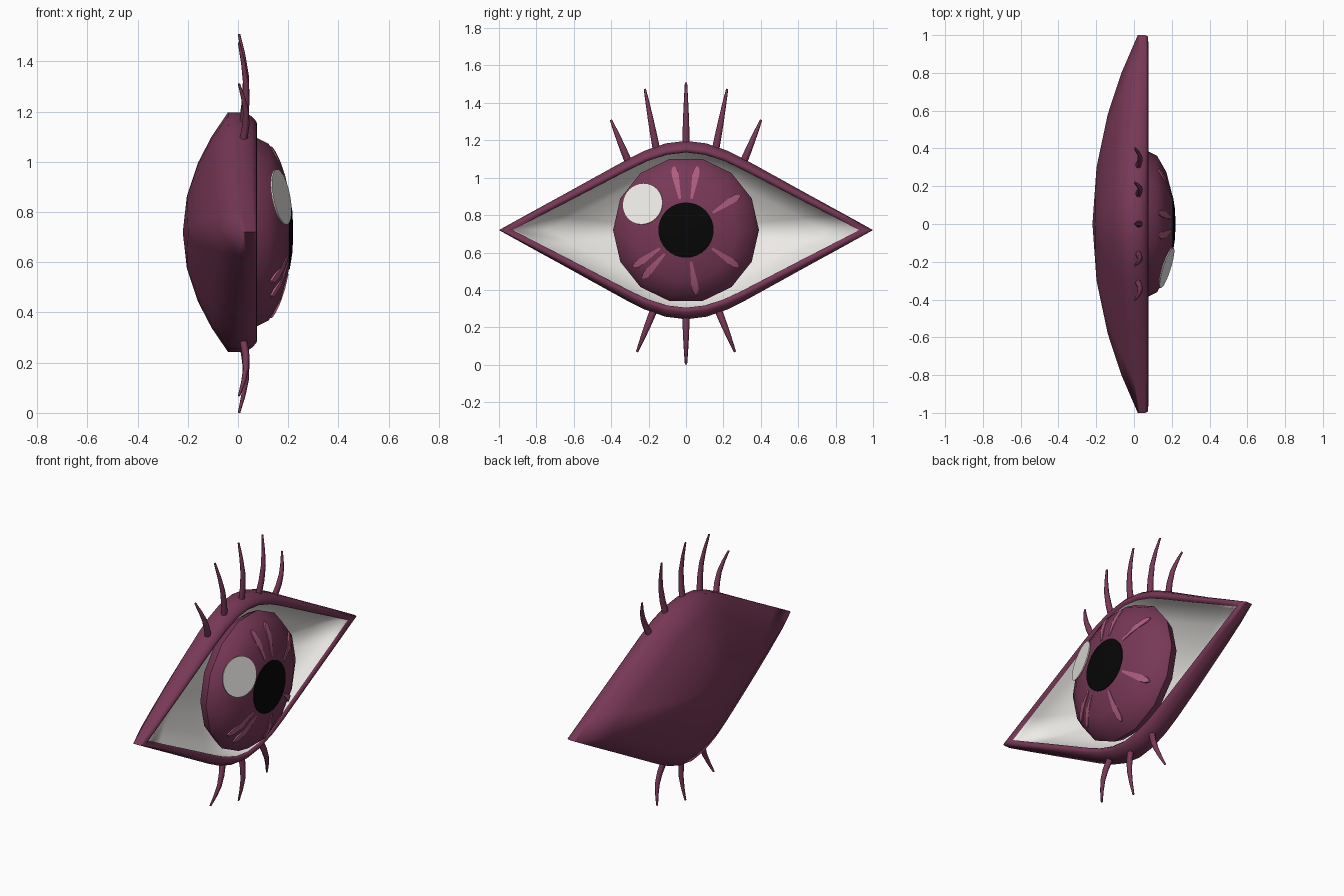
import bpy, bmesh, math
from mathutils import Vector, Matrix

if "Cube" in bpy.data.objects:
    bpy.data.objects.remove(bpy.data.objects["Cube"])

CZ = 0.72  # height of the eye centre


def material(name, rgb):
    m = bpy.data.materials.new(name)
    m.diffuse_color = (*rgb, 1)
    m.use_nodes = True
    m.node_tree.nodes["Principled BSDF"].inputs["Base Color"].default_value = m.diffuse_color
    return m


PLUM = material("plum", (0.19, 0.04, 0.095))
PINK = material("pink", (0.42, 0.11, 0.21))
WHITE = material("white", (0.85, 0.83, 0.8))
BLACK = material("black", (0.002, 0.002, 0.002))


def finish(bm, name, mats, angle=40):
    bmesh.ops.recalc_face_normals(bm, faces=bm.faces[:])
    me = bpy.data.meshes.new(name)
    bm.to_mesh(me)
    bm.free()
    ob = bpy.data.objects.new(name, me)
    bpy.context.collection.objects.link(ob)
    for m in mats:
        me.materials.append(m)
    bpy.ops.object.select_all(action='DESELECT')
    ob.select_set(True)
    bpy.context.view_layer.objects.active = ob
    bpy.ops.object.shade_smooth_by_angle(angle=math.radians(angle))
    return ob


def loft(rings, start=None, end=None, mat_from=None):
    """Bridge closed rings; close each end with a point fan or a flat cap."""
    bm = bmesh.new()
    vr = [[bm.verts.new(p) for p in r] for r in rings]
    n = len(vr[0])
    for k, (a, b) in enumerate(zip(vr, vr[1:])):
        for i in range(n):
            j = (i + 1) % n
            f = bm.faces.new((a[i], a[j], b[j], b[i]))
            f.material_index = int(mat_from is not None and k >= mat_from)
    for ring, tip, idx in ((vr[0], start, 0), (vr[-1], end, int(mat_from is not None))):
        if tip is None:
            bm.faces.new(ring).material_index = idx
        else:
            v = bm.verts.new(tip)
            for i in range(n):
                bm.faces.new((ring[i], ring[(i + 1) % n], v)).material_index = idx
    return bm


# Almond outline, one quarter mirrored to four
quarter = [(1, 0), (.83, .094), (.66, .187), (.49, .281), (.32, .375),
           (.22, .425), (.11, .463), (0, .477)]
upper = quarter + [(-y, z) for y, z in quarter[-2::-1]]
outline = upper + [(y, -z) for y, z in upper[-2:0:-1]]


def ring(xf, sy, sz):
    return [(xf(y), y * sy, CZ + z * sz) for y, z in outline]


# Eyelid shell: domed back, rounded rim, hollow white bowl
rings = []
for s in (.3, .58, .8, 1):
    rings.append(ring(lambda y: -.22 + s * s * (.18 + .06 * y * y), s, s))
# rim stations: x, inward amount in y, inward amount in z
for x, fy, fz in ((.03, 0, 0), (.058, .0, .3), (.074, .1, .6), (.076, .6, .8), (.064, 1, 1)):
    rings.append(ring(lambda y: x, 1 - .075 * fy, 1 - .13 * fz))
rim_end = len(rings) - 1
for s in (.99, .8, .58, .3):
    rings.append(ring(lambda y: -.19 + s * s * (.19 + .05 * y * y), .925 * s, .87 * s))
finish(loft(rings, (-.22, 0, CZ), (-.19, 0, CZ), rim_end), "eyelid_shell", [PLUM, WHITE], 75)

# Iris: flattened ball, axis along x
IX, IA, IR = .065, .15, .39


def iris_x(y, z):
    return IX + IA * math.sqrt(max(0, 1 - (y * y + z * z) / IR ** 2))


def circle(x, r, n, cy=0, cz=CZ):
    return [(x, cy + r * math.cos(2 * math.pi * i / n), cz + r * math.sin(2 * math.pi * i / n))
            for i in range(n)]


rings = [circle(IX - IA * math.cos(math.pi * k / 8), IR * math.sin(math.pi * k / 8), 14)
         for k in range(1, 8)]
finish(loft(rings, (IX - IA, 0, CZ), (IX + IA, 0, CZ)), "iris", [PLUM])

# Pupil: shallow black cap
finish(loft([circle(.19, .148, 32), circle(.206, .148, 32), circle(.217, .08, 32)],
            end=(.22, 0, CZ)), "pupil", [BLACK])

# Highlight: thin disc lying on the iris
y, z = -.232, .14
normal = Vector((iris_x(y, z) - IX, 0, 0)) / IA ** 2 + Vector((0, y, z)) / IR ** 2
bm = bmesh.new()
bmesh.ops.create_cone(bm, cap_ends=True, segments=32, radius1=.112, radius2=.112, depth=.006)
rot = normal.to_track_quat('Z', 'Y').to_matrix().to_4x4()
bm.transform(Matrix.Translation((iris_x(y, z) - .001, y, CZ + z)) @ rot)
finish(bm, "highlight", [WHITE])

# Iris streaks: thin tapered blades following the ball
for k, deg in enumerate((101, 80, 33, -35, -81, -132, -145)):
    a = math.radians(deg)
    stations = []
    for r, w in ((.17, .006), (.23, .012), (.29, .018), (.325, .017), (.345, .006)):
        pts = [(r * math.cos(a) - e * w * math.sin(a), r * math.sin(a) + e * w * math.cos(a))
               for e in (-1, 1)]
        lo, hi = [[(iris_x(*p) + d, p[0], CZ + p[1]) for p in pts] for d in (-.008, .001)]
        stations.append([lo[0], lo[1], hi[1], hi[0]])
    finish(loft(stations), f"iris_streak_{k + 1}", [PINK])


# Lashes: curved tapering spikes (base y, base z, tip y, tip z)
def lash(name, by, bz, ty, tz):
    direction = Vector((0, ty - by, tz - bz)).normalized()
    side = direction.cross(Vector((1, 0, 0)))
    stations = []
    for t, x, r in ((0, .022, .02), (.25, .031, .018), (.5, .032, .015),
                    (.75, .021, .011), (1, .004, .006)):
        c = Vector((x, by + (ty - by) * t, bz + (tz - bz) * t))
        stations.append([c + r * (math.cos(q) * side + math.sin(q) * Vector((.8, 0, 0)))
                         for q in (i * math.pi / 4 for i in range(8))])
    finish(loft(stations), name, [PLUM], 60)


lash("upper_lash_middle", 0, 1.17, 0, 1.51)
lash("lower_lash_middle", 0, .27, 0, 0)
for label, s in (("left", -1), ("right", 1)):
    lash(f"upper_lash_inner_{label}", s * .158, 1.15, s * .22, 1.475)
    lash(f"upper_lash_outer_{label}", s * .31, 1.09, s * .402, 1.31)
    lash(f"lower_lash_outer_{label}", s * .175, .285, s * .262, .068)
